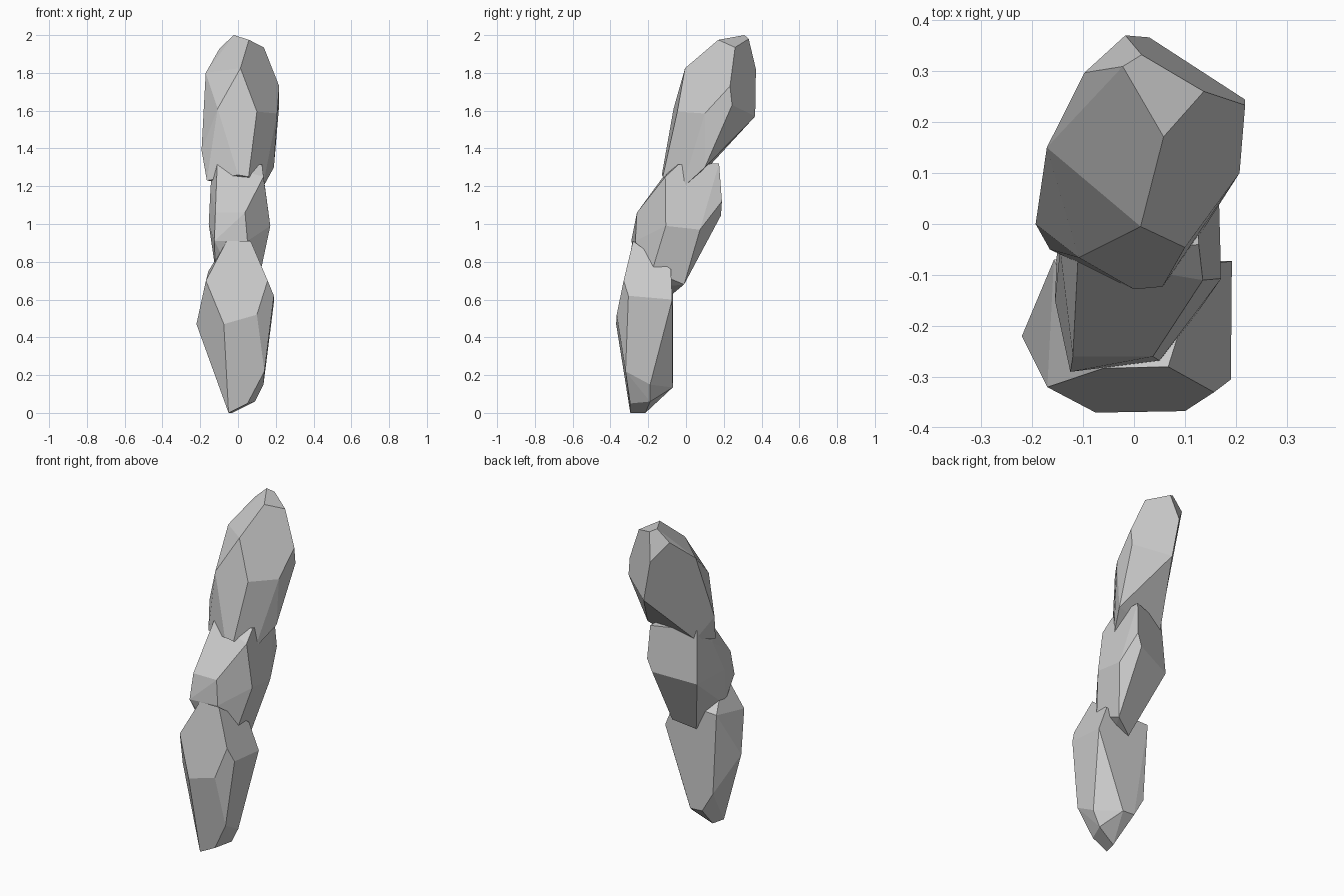
import bpy, bmesh, math


def rock(name, corners):
    """Chiselled stone: convex hull of a few corners, near-flat facets merged."""
    bm = bmesh.new()
    for c in corners:
        bm.verts.new(c)
    res = bmesh.ops.convex_hull(bm, input=bm.verts[:])
    loose = [v for v in bm.verts if not v.link_faces]
    bmesh.ops.delete(bm, geom=loose, context='VERTS')
    bmesh.ops.dissolve_limit(bm, angle_limit=math.radians(5),
                             verts=bm.verts[:], edges=bm.edges[:])
    bmesh.ops.recalc_face_normals(bm, faces=bm.faces[:])
    me = bpy.data.meshes.new(name)
    bm.to_mesh(me)
    bm.free()
    ob = bpy.data.objects.new(name, me)
    bpy.context.collection.objects.link(ob)
    return ob


# Bottom stone: upright, flat back, pointed foot
rock("lower_rock", [
    (-.05, -.295, 0), (-.03, -.215, 0), (.05, -.295, .05), (.09, -.19, .06),
    (.14, -.32, .22), (.135, -.19, .15), (.02, -.07, .135), (-.06, -.07, .14),
    (-.13, -.075, .26), (-.22, -.22, .47), (-.075, -.37, .47), (.10, -.367, .52),
    (.19, -.305, .62), (.192, -.073, .60), (.157, -.33, .70), (-.17, -.32, .70),
    (-.06, -.283, .91), (.067, -.28, .91), (.13, -.08, .76), (-.157, -.07, .75),
])

# Middle stone: leans backwards
rock("middle_rock", [
    (-.02, -.07, .63), (.10, -.01, .68), (0, -.2, .66), (-.12, -.20, .76),
    (.12, -.18, .75), (-.125, -.29, .91), (.05, -.268, .91), (.037, -.26, 1.06),
    (-.12, -.26, 1.06), (.171, -.107, .99), (.166, .074, .97), (-.155, -.15, 1.0),
    (-.145, .10, 1.0), (.10, .185, 1.045), (.13, .19, 1.12), (.12, .175, 1.32),
    (-.13, .08, 1.32), (.135, -.11, 1.25), (.127, -.04, 1.315), (-.11, -.07, 1.32),
    (-.145, -.05, 1.2),
])

# Top stone: largest, leans further back
rock("upper_rock", [
    (.13, -.02, 1.19), (.19, .10, 1.30), (-.165, -.05, 1.23), (-.12, .08, 1.26),
    (0, -.128, 1.26), (.056, -.123, 1.25), (-.193, 0, 1.39), (.03, .366, 1.57),
    (.207, .10, 1.585), (.10, -.046, 1.595), (-.108, -.066, 1.61), (.218, .244, 1.63),
    (.218, .233, 1.73), (-.171, .15, 1.80), (-.017, .37, 1.82), (.013, -.005, 1.825),
    (-.097, .297, 1.93), (.137, .26, 1.935), (.058, .171, 1.975), (.015, .332, 1.98),
    (-.022, .309, 2.0),
])
